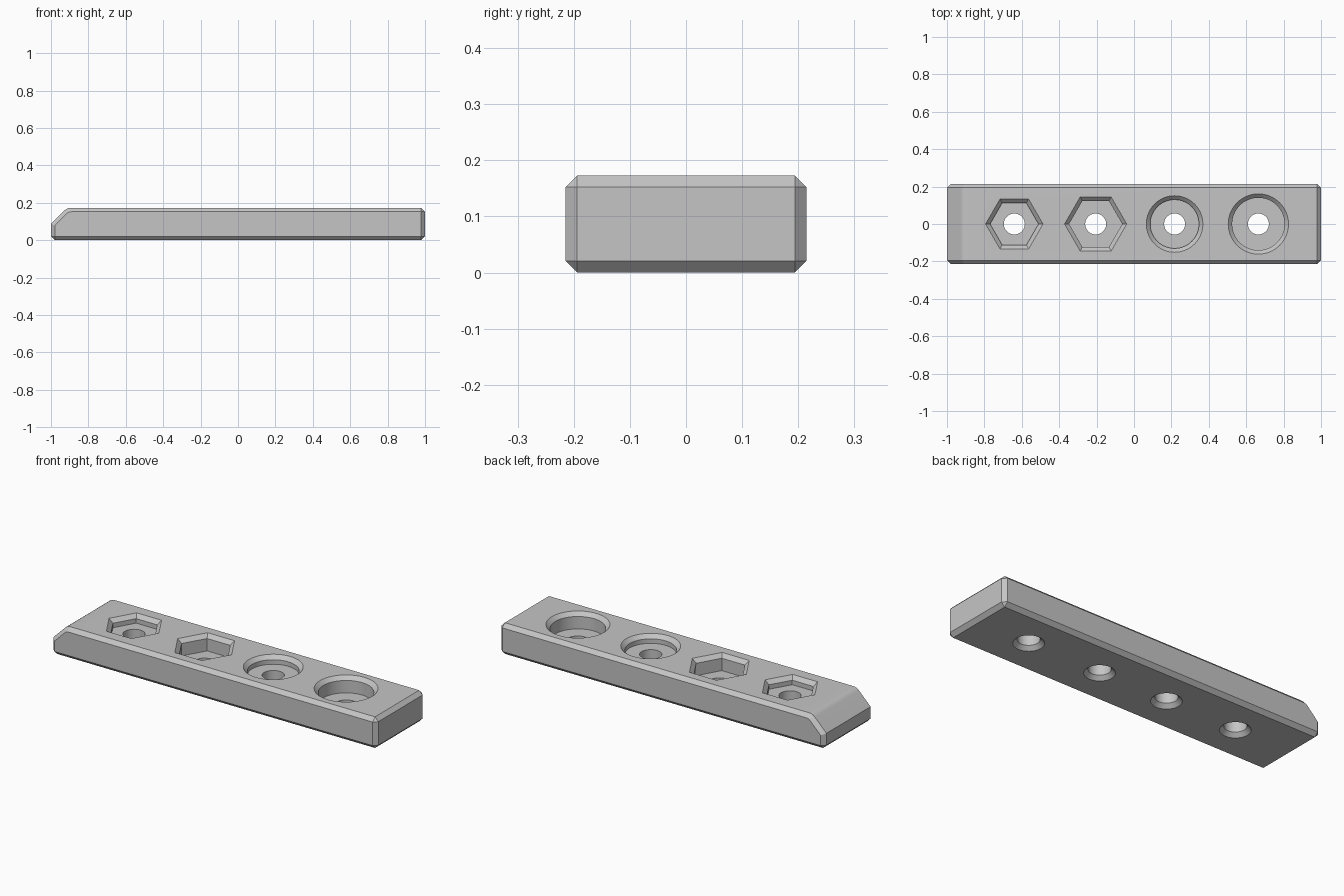
import bpy, bmesh
from math import radians, cos, sin, pi
from mathutils import Vector

old = bpy.data.objects.get("Cube")
if old:
    bpy.data.objects.remove(old, do_unlink=True)

HALF_Y, TOP, CHAMFER = 0.215, 0.173, 0.021
HOLE_R = 0.056

grey = bpy.data.materials.new("plain grey")
grey.use_nodes = True
colour = (0.56, 0.56, 0.56, 1)
grey.diffuse_color = colour
grey.node_tree.nodes["Principled BSDF"].inputs["Base Color"].default_value = colour


def make_object(name, bm):
    bmesh.ops.recalc_face_normals(bm, faces=bm.faces)
    mesh = bpy.data.meshes.new(name)
    bm.to_mesh(mesh)
    bm.free()
    mesh.materials.append(grey)
    obj = bpy.data.objects.new(name, mesh)
    bpy.context.collection.objects.link(obj)
    return obj


def ring_stack(name, x, sides, rings):
    """Closed solid through rings given as (flat radius, height)."""
    bm = bmesh.new()
    loops = []
    for radius, z in rings:
        r = radius / cos(pi / sides)
        loops.append([bm.verts.new((x + r * cos(2 * pi * i / sides),
                                    r * sin(2 * pi * i / sides), z))
                      for i in range(sides)])
    for low, high in zip(loops, loops[1:]):
        for i in range(sides):
            j = (i + 1) % sides
            bm.faces.new((low[i], low[j], high[j], high[i]))
    bm.faces.new(loops[0][::-1])
    bm.faces.new(loops[-1])
    return make_object(name, bm)


# Side profile: square right end, sloped left end blended softly into the top
SLOPE_Z, BLEND = 0.087, 0.022
knee = Vector((-1 + TOP - SLOPE_Z, TOP))
start = knee - Vector((1, 1)).normalized() * BLEND
end = knee + Vector((BLEND, 0))
profile = [(1, TOP), (1, 0), (-1, 0), (-1, SLOPE_Z)]
for i in range(7):
    t = i / 6
    profile.append(tuple(start * (1 - t) ** 2 + knee * 2 * t * (1 - t) + end * t ** 2))

# Bar body, with every edge chamfered except those across the slope
bm = bmesh.new()
face = bm.faces.new([bm.verts.new((x, -HALF_Y, z)) for x, z in profile])
extruded = bmesh.ops.extrude_face_region(bm, geom=[face])["geom"]
bmesh.ops.translate(bm, vec=(0, 2 * HALF_Y, 0),
                    verts=[v for v in extruded if isinstance(v, bmesh.types.BMVert)])
bmesh.ops.recalc_face_normals(bm, faces=bm.faces)


def is_chamfered(edge):
    a, b = (v.co for v in edge.verts)
    across = abs(a.y - b.y) > 0.1
    on_slope = a.x < 0 and a.z > 0.01
    return not (across and on_slope)


bmesh.ops.bevel(bm, geom=[e for e in bm.edges if is_chamfered(e)], offset=CHAMFER,
                offset_type='OFFSET', segments=1, profile=0.5, affect='EDGES',
                clamp_overlap=False)
body = make_object("bar_body", bm)

# Pockets: name, x, sides, flat radius, depth
pockets = [("small_hex_pocket", -0.64, 6, 0.112, 0.046),
           ("large_hex_pocket", -0.205, 6, 0.123, 0.09),
           ("small_round_pocket", 0.217, 64, 0.13, 0.046),
           ("large_round_pocket", 0.665, 64, 0.14, 0.09)]
over = 0.02
cutters = []
for name, x, sides, radius, depth in pockets:
    # Recess with a chamfered rim
    cutters.append(ring_stack(name, x, sides, [
        (radius, TOP - depth), (radius, TOP - CHAMFER),
        (radius + CHAMFER + over, TOP + over)]))
    # Through hole, flared at the underside
    cutters.append(ring_stack(name + "_hole", x, 64, [
        (HOLE_R + CHAMFER + over, -over), (HOLE_R, CHAMFER),
        (HOLE_R, TOP + over)]))

bpy.ops.object.select_all(action='DESELECT')
bpy.context.view_layer.objects.active = body
body.select_set(True)
for cutter in cutters:
    cutter.hide_render = True
    cut = body.modifiers.new(cutter.name, 'BOOLEAN')
    cut.operation = 'DIFFERENCE'
    cut.solver = 'EXACT'
    cut.object = cutter
    bpy.ops.object.modifier_apply(modifier=cut.name)
for cutter in cutters:
    bpy.data.objects.remove(cutter, do_unlink=True)

bpy.ops.object.shade_smooth_by_angle(angle=radians(30))
